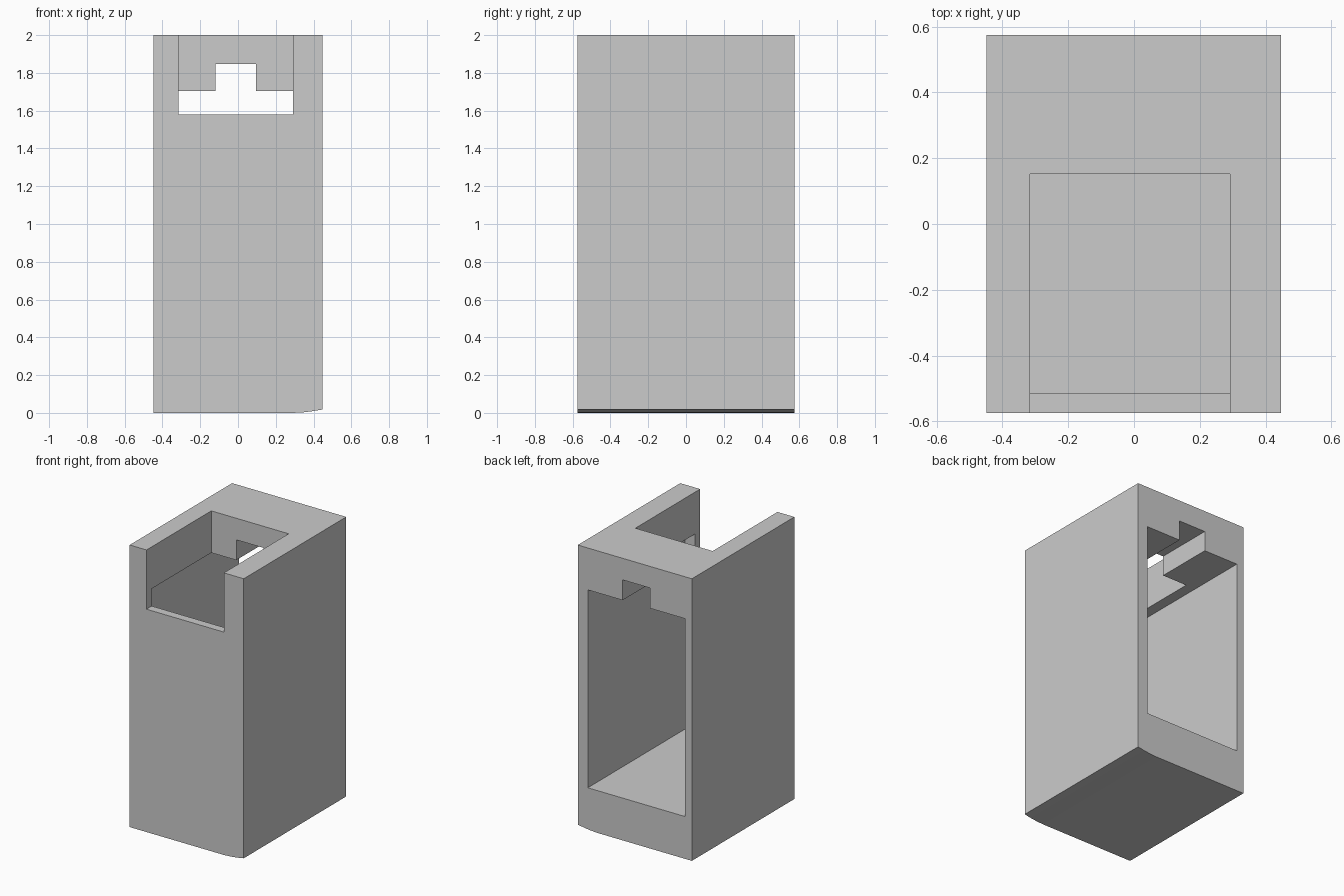
import bpy
import bmesh

cube = bpy.data.objects.get("Cube")
if cube:
    bpy.data.objects.remove(cube, do_unlink=True)

grey = bpy.data.materials.new("light grey")
grey.use_nodes = True
colour = (0.6, 0.6, 0.6, 1)
grey.diffuse_color = colour
grey.node_tree.nodes["Principled BSDF"].inputs["Base Color"].default_value = colour


def prism(name, outline, y0, y1):
    """Extrude an (x, z) outline from y0 to y1."""
    bm = bmesh.new()
    face = bm.faces.new([bm.verts.new((x, y0, z)) for x, z in outline])
    grown = bmesh.ops.extrude_face_region(bm, geom=[face])["geom"]
    verts = [v for v in grown if isinstance(v, bmesh.types.BMVert)]
    bmesh.ops.translate(bm, verts=verts, vec=(0, y1 - y0, 0))
    bmesh.ops.recalc_face_normals(bm, faces=bm.faces)
    mesh = bpy.data.meshes.new(name)
    bm.to_mesh(mesh)
    bm.free()
    mesh.materials.append(grey)
    obj = bpy.data.objects.new(name, mesh)
    bpy.context.collection.objects.link(obj)
    return obj


def cut(target, name, x, y, z):
    """Subtract a box given by its ranges."""
    outline = [(x[0], z[0]), (x[1], z[0]), (x[1], z[1]), (x[0], z[1])]
    cutter = prism(name, outline, *y)
    mod = target.modifiers.new(name, 'BOOLEAN')
    mod.operation = 'DIFFERENCE'
    mod.solver = 'EXACT'
    mod.object = cutter
    bpy.context.view_layer.objects.active = target
    bpy.ops.object.modifier_apply(modifier=name)
    bpy.data.objects.remove(cutter, do_unlink=True)


# Tall block with a slightly upturned lower edge on one side
housing = prism("housing", [(-0.448, 0), (0.29, 0), (0.345, 0.003), (0.395, 0.009),
                            (0.447, 0.018), (0.447, 2), (-0.448, 2)], -0.574, 0.574)

# Main cavity, open at the back
cut(housing, "cavity", (-0.393, 0.368), (-0.515, 0.8), (0.3, 1.703))
# Notch in the top and front, opening down into the cavity
cut(housing, "notch", (-0.316, 0.291), (-0.8, 0.152), (1.58, 2.3))
# Narrow slot through the roof at the back
cut(housing, "slot", (-0.12, 0.095), (0.05, 0.8), (1.65, 1.847))
